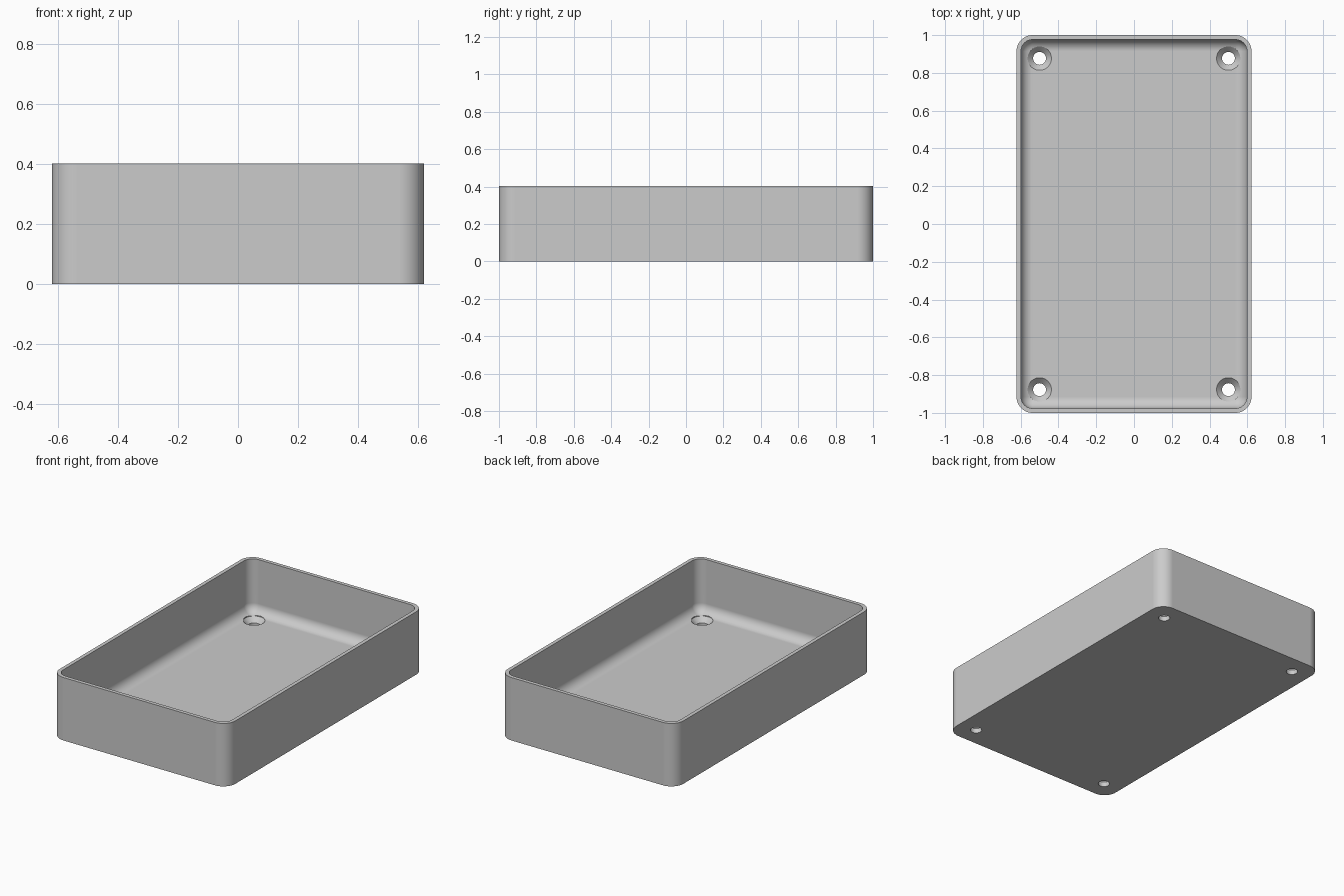
import bpy, bmesh, math

HALF_X, HALF_Y, HEIGHT = 0.622, 1.0, 0.403
CORNER, WALL, FLOOR = 0.085, 0.024, 0.06
FILLET = CORNER - WALL
STEPS = 12

if "Cube" in bpy.data.objects:
    bpy.data.objects.remove(bpy.data.objects["Cube"], do_unlink=True)

grey = bpy.data.materials.new("plain grey")
grey.use_nodes = True
grey.diffuse_color = (0.6, 0.6, 0.6, 1)
grey.node_tree.nodes["Principled BSDF"].inputs["Base Color"].default_value = (0.6, 0.6, 0.6, 1)


def rounded_ring(bm, inset, z):
    """Rounded rectangle, inset from the outer outline."""
    radius = max(CORNER - inset, 0.0005)
    cx, cy = HALF_X - inset - radius, HALF_Y - inset - radius
    ring = []
    for q, (sx, sy) in enumerate([(1, 1), (-1, 1), (-1, -1), (1, -1)]):
        for i in range(STEPS + 1):
            a = math.pi / 2 * (q + i / STEPS)
            ring.append(bm.verts.new((sx * cx + radius * math.cos(a),
                                      sy * cy + radius * math.sin(a), z)))
    return ring


def circle_ring(bm, radius, z):
    return [bm.verts.new((radius * math.cos(a), radius * math.sin(a), z))
            for a in (2 * math.pi * i / 48 for i in range(48))]


def skin(name, bm, rings):
    """Join the rings in order and close both ends."""
    for a, b in zip(rings, rings[1:]):
        for i in range(len(a)):
            j = (i + 1) % len(a)
            bm.faces.new((a[i], a[j], b[j], b[i]))
    bm.faces.new(rings[0][::-1])
    bm.faces.new(rings[-1])
    bmesh.ops.recalc_face_normals(bm, faces=bm.faces)
    mesh = bpy.data.meshes.new(name)
    bm.to_mesh(mesh)
    bm.free()
    mesh.materials.append(grey)
    obj = bpy.data.objects.new(name, mesh)
    bpy.context.collection.objects.link(obj)
    return obj


# Open tray: outer wall, rim, inner wall, then the fillet into the floor
bm = bmesh.new()
levels = [(0, 0), (0, HEIGHT), (WALL, HEIGHT)]
for i in range(STEPS + 1):
    a = math.pi / 2 * i / STEPS
    levels.append((WALL + FILLET * (1 - math.cos(a)), FLOOR + FILLET * (1 - math.sin(a))))
tray = skin("tray", bm, [rounded_ring(bm, inset, z) for inset, z in levels])

# Countersunk screw holes in the four corners
for sx in (-1, 1):
    for sy in (-1, 1):
        bm = bmesh.new()
        profile = [(0.034, -0.05), (0.034, 0.03), (0.063, FLOOR), (0.063, 0.12)]
        cutter = skin("hole_cutter", bm, [circle_ring(bm, r, z) for r, z in profile])
        cutter.location = (sx * 0.5, sy * 0.877, 0)
        cutter.hide_render = True
        cut = tray.modifiers.new("screw_hole", "BOOLEAN")
        cut.operation = "DIFFERENCE"
        cut.solver = "EXACT"
        cut.object = cutter

# Apply the cuts and drop the cutters
bpy.ops.object.select_all(action="DESELECT")
bpy.context.view_layer.objects.active = tray
tray.select_set(True)
bpy.context.view_layer.update()
for mod in list(tray.modifiers):
    cutter = mod.object
    bpy.ops.object.modifier_apply(modifier=mod.name)
    bpy.data.objects.remove(cutter, do_unlink=True)

# Smooth rounded corners, crisp rim and holes
bpy.ops.object.shade_smooth_by_angle(angle=math.radians(30))
weighted = tray.modifiers.new("flat_floor_normals", "WEIGHTED_NORMAL")
weighted.keep_sharp = True
